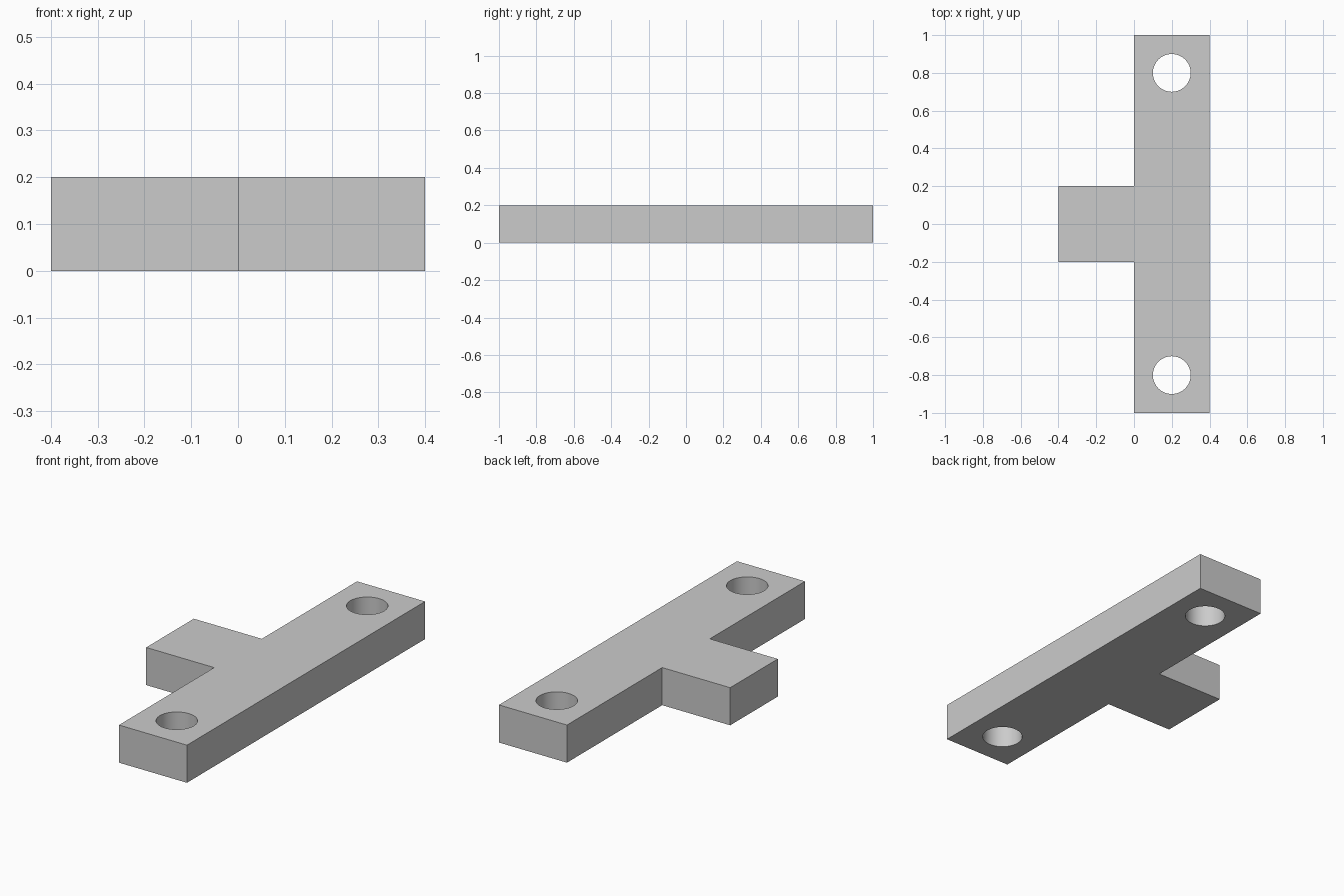
import bpy
import bmesh
import math

if "Cube" in bpy.data.objects:
    bpy.data.objects.remove(bpy.data.objects["Cube"], do_unlink=True)

THICK = 0.2
HOLE_RADIUS = 0.1

# Plain grey finish
grey = bpy.data.materials.new("plain grey")
grey.use_nodes = True
colour = (0.6, 0.6, 0.6, 1)
grey.diffuse_color = colour
grey.node_tree.nodes["Principled BSDF"].inputs["Base Color"].default_value = colour

# T-shaped plate: half outline, mirrored across y
half = [(0.4, 1), (0, 1), (0, 0.2), (-0.4, 0.2)]
outline = half + [(x, -y) for x, y in reversed(half)]
bm = bmesh.new()
base = bm.faces.new([bm.verts.new((x, y, 0)) for x, y in outline])
top = bmesh.ops.extrude_face_region(bm, geom=[base])["geom"]
bmesh.ops.translate(bm, vec=(0, 0, THICK),
                    verts=[v for v in top if isinstance(v, bmesh.types.BMVert)])
bmesh.ops.recalc_face_normals(bm, faces=bm.faces)
mesh = bpy.data.meshes.new("tee_bracket")
bm.to_mesh(mesh)
bm.free()
mesh.materials.append(grey)
bracket = bpy.data.objects.new("tee_bracket", mesh)
bpy.context.collection.objects.link(bracket)

# Round through holes near both ends of the bar
for y in (-0.8, 0.8):
    bpy.ops.mesh.primitive_cylinder_add(vertices=64, radius=HOLE_RADIUS, depth=3 * THICK,
                                        location=(0.2, y, THICK / 2))
    cutter = bpy.context.object
    cutter.name = "hole_cutter"
    cutter.hide_render = True
    cutter.data.materials.append(grey)
    cut = bracket.modifiers.new("hole", "BOOLEAN")
    cut.operation = "DIFFERENCE"
    cut.solver = "EXACT"
    cut.object = cutter
    bpy.ops.object.select_all(action="DESELECT")
    bracket.select_set(True)
    bpy.context.view_layer.objects.active = bracket
    bpy.ops.object.modifier_apply(modifier=cut.name)
    bpy.data.objects.remove(cutter, do_unlink=True)

# Smooth hole walls, crisp plate edges
bpy.ops.object.shade_smooth_by_angle(angle=math.radians(30))
